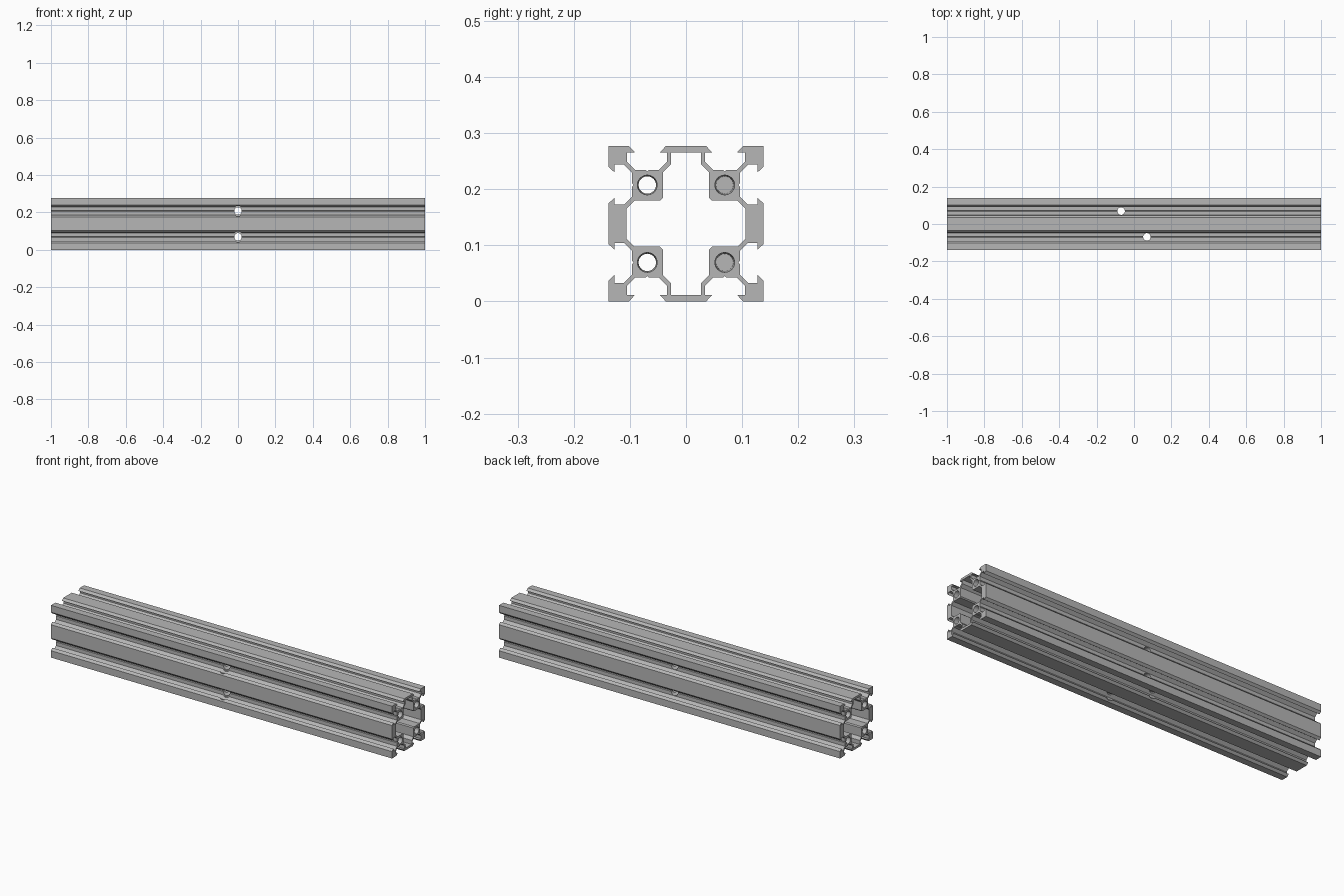
import bpy, bmesh
from math import cos, sin, tau
from mathutils import Matrix, Vector

HALF = 0.1385     # half of the square section
CORE = 0.069      # offset of the four screw cores

if "Cube" in bpy.data.objects:
    bpy.data.objects.remove(bpy.data.objects["Cube"])

mat = bpy.data.materials.new("aluminium grey")
mat.use_nodes = True
grey = (0.47, 0.47, 0.47, 1)
mat.diffuse_color = grey
mat.node_tree.nodes["Principled BSDF"].inputs["Base Color"].default_value = grey


def full_loop(quadrant):
    """Mirror a quadrant outline, running from top to side, into a closed loop."""
    right = quadrant + [(u, -v) for u, v in reversed(quadrant)]
    return right + [(-u, v) for u, v in reversed(right)]


def circle(u, v, r, n=32):
    return [(u + r * cos(tau * i / n), v + r * sin(tau * i / n)) for i in range(n)]


# Outer outline: one eighth, reflected over the diagonal
eighth = [(0.036, HALF), (0.0465, 0.127), (0.034, 0.127), (0.034, 0.11),
          (0.048, 0.096), (0.066, 0.096), (CORE, 0.093), (0.072, 0.096),
          (0.0905, 0.096), (0.1055, 0.111), (0.1055, 0.127), (0.091, 0.127),
          (0.102, HALF)]
outer = full_loop(eighth + [(HALF, HALF)] + [(v, u) for u, v in reversed(eighth)])

# Inner cavity: thin walls at top and bottom, thick ones at the sides
inner = full_loop([(0.027, 0.127), (0.027, 0.106), (0.041, 0.092), (0.041, 0.046),
                   (0.046, 0.041), (0.092, 0.041), (0.106, 0.027)])

signs = [(a, b) for a in (-1, 1) for b in (-1, 1)]
loops = [outer, inner] + [circle(a * CORE, b * CORE, 0.0155) for a, b in signs]

# Fill the section and extrude it along x
bm = bmesh.new()
for loop in loops:
    verts = [bm.verts.new((-1, u, v + HALF)) for u, v in loop]
    for i, vert in enumerate(verts):
        bm.edges.new((verts[i - 1], vert))
bmesh.ops.triangle_fill(bm, use_beauty=True, use_dissolve=False,
                        edges=bm.edges[:], normal=(1, 0, 0))
ext = bmesh.ops.extrude_face_region(bm, geom=bm.faces[:], use_keep_orig=True)
bmesh.ops.translate(bm, vec=(2, 0, 0),
                    verts=[g for g in ext["geom"] if isinstance(g, bmesh.types.BMVert)])
bmesh.ops.recalc_face_normals(bm, faces=bm.faces[:])
mesh = bpy.data.meshes.new("slotted_beam")
bm.to_mesh(mesh)
bm.free()
mesh.materials.append(mat)
beam = bpy.data.objects.new("slotted_beam", mesh)
bpy.context.collection.objects.link(beam)
bpy.context.view_layer.objects.active = beam
beam.select_set(True)


def drill(start, end, r1, r2=None):
    """Cut a round or tapered hole from start to end."""
    a, b = Vector(start), Vector(end)
    turn = (b - a).to_track_quat("Z", "Y").to_matrix().to_4x4()
    cut = bmesh.new()
    bmesh.ops.create_cone(cut, cap_ends=True, segments=32, radius1=r1, radius2=r2 or r1,
                          depth=(b - a).length, matrix=Matrix.Translation((a + b) / 2) @ turn)
    data = bpy.data.meshes.new("drill_cutter")
    cut.to_mesh(data)
    cut.free()
    tool = bpy.data.objects.new("drill_cutter", data)
    tool.hide_render = True
    bpy.context.collection.objects.link(tool)
    mod = beam.modifiers.new("drill", "BOOLEAN")
    mod.operation, mod.solver, mod.object = "DIFFERENCE", "EXACT", tool
    bpy.ops.object.modifier_apply(modifier=mod.name)
    bpy.data.objects.remove(tool)


# Cross holes through the cores, with access holes through the front lips
for s in (-1, 1):
    z = HALF + s * CORE
    drill((0, -0.2, z), (0, 0.2, z), 0.02)
    drill((0, -0.2, z), (0, -0.0965, z), 0.028)

# Vertical holes, with access holes through the bottom lips
for s in (-1, 1):
    x, y = -s * CORE, s * CORE
    drill((x, y, -0.1), (x, y, 0.4), 0.02)
    drill((x, y, -0.1), (x, y, HALF - 0.0965), 0.028)

# Slightly flared ends of the four bores
for end in (-1, 1):
    for a, b in signs:
        y, z = a * CORE, HALF + b * CORE
        drill((end * 1.01, y, z), (end * 0.9, y, z), 0.0178, 0.0154)

bpy.ops.object.shade_smooth_by_angle(angle=0.5)
